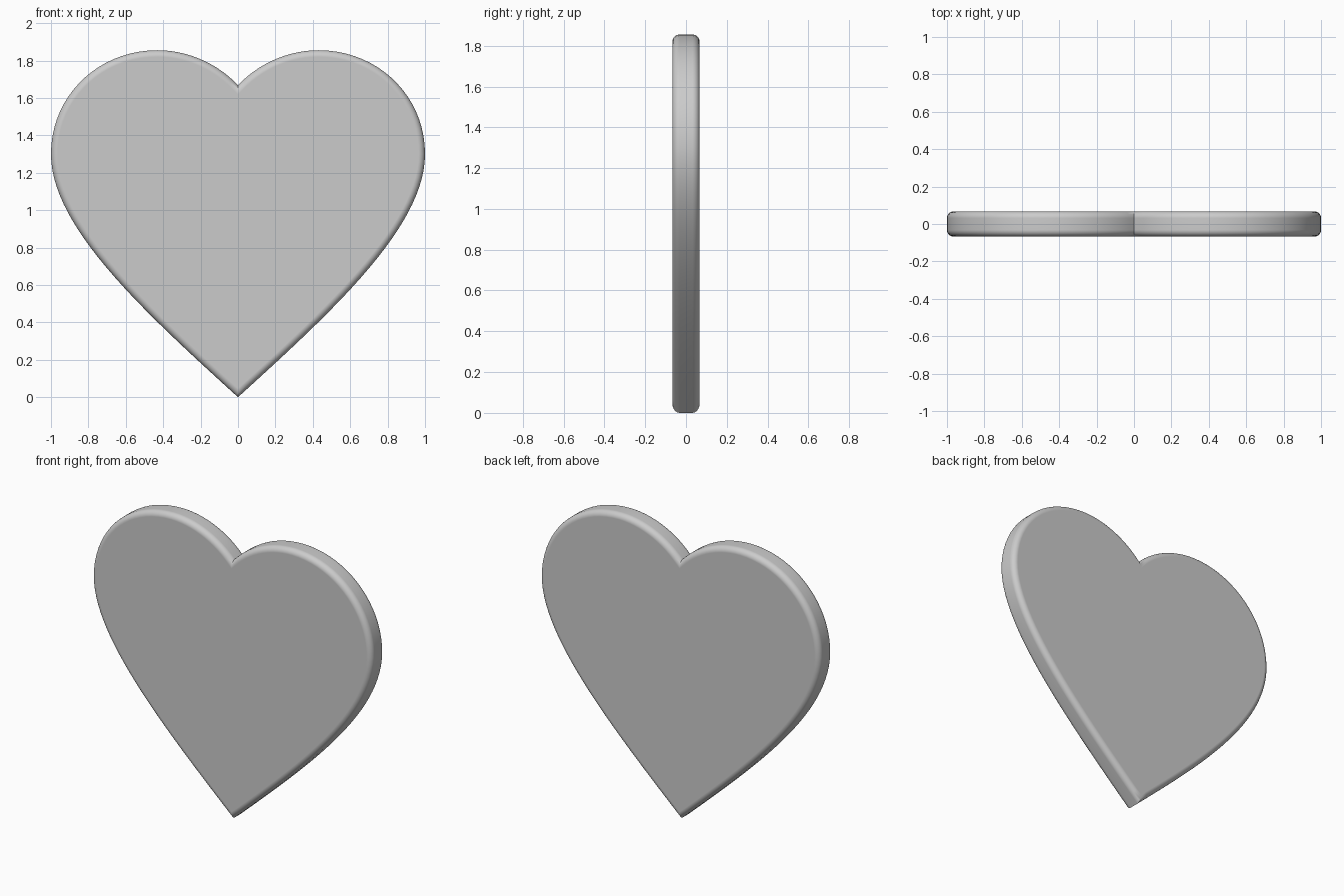
import bpy, bmesh
from mathutils import Vector, geometry

if "Cube" in bpy.data.objects:
    bpy.data.objects.remove(bpy.data.objects["Cube"])

HALF_DEPTH = 0.067
ROUND = 0.035

# Right half of the outline as Bezier segments (x, z): tip -> side -> lobe top -> notch
segments = [
    ((0, 0), (0.50, 0.455), (1.0, 0.91), (1.0, 1.30), 28),
    ((1.0, 1.30), (1.0, 1.61), (0.75, 1.855), (0.43, 1.855), 20),
    ((0.43, 1.855), (0.27, 1.855), (0.11, 1.785), (0, 1.668), 14),
]
right = [Vector((0, 0))]
for a, ha, hb, b, n in segments:
    right += geometry.interpolate_bezier(Vector(a), Vector(ha), Vector(hb), Vector(b), n)[1:]
left = [Vector((-p.x, p.y)) for p in reversed(right[1:-1])]
outline = right + left

# Heart plate: filled outline extruded through its thickness
bm = bmesh.new()
front = bm.faces.new([bm.verts.new((p.x, -HALF_DEPTH, p.y)) for p in outline])
ext = bmesh.ops.extrude_face_region(bm, geom=[front], use_keep_orig=True)
back = [v for v in ext["geom"] if isinstance(v, bmesh.types.BMVert)]
bmesh.ops.translate(bm, verts=back, vec=(0, 2 * HALF_DEPTH, 0))
bmesh.ops.recalc_face_normals(bm, faces=bm.faces[:])

# Rounded rims, front and back
rims = [e for e in bm.edges if abs(e.verts[0].co.y - e.verts[1].co.y) < 1e-5]
bmesh.ops.bevel(bm, geom=rims, offset=ROUND, offset_type='OFFSET', segments=5,
                profile=0.5, affect='EDGES', clamp_overlap=False)

mesh = bpy.data.meshes.new("heart_plate")
bm.to_mesh(mesh)
bm.free()
heart = bpy.data.objects.new("heart_plate", mesh)
bpy.context.collection.objects.link(heart)

# Smooth rim, sharp tip and notch, flat faces
bpy.context.view_layer.objects.active = heart
heart.select_set(True)
bpy.ops.object.shade_smooth_by_angle(angle=0.7)
weighted = heart.modifiers.new("flat_faces", 'WEIGHTED_NORMAL')
weighted.keep_sharp = True
